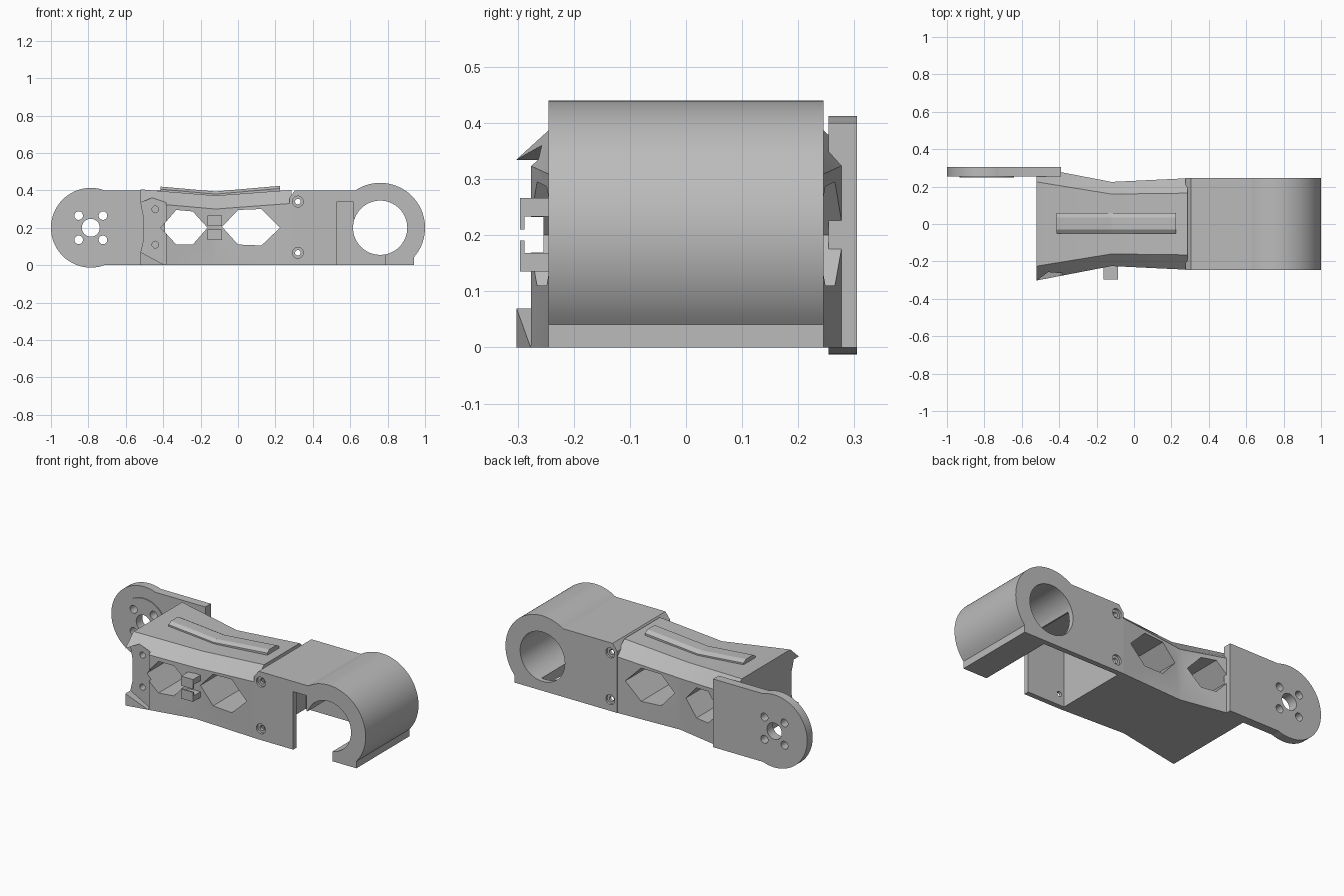
import bpy, bmesh, math

if "Cube" in bpy.data.objects:
    bpy.data.objects.remove(bpy.data.objects["Cube"])

grey = bpy.data.materials.new("light_grey")
grey.diffuse_color = (0.5, 0.5, 0.5, 1)
grey.use_nodes = True
grey.node_tree.nodes["Principled BSDF"].inputs["Base Color"].default_value = grey.diffuse_color


def loft(name, rings):
    """Solid through matching closed rings of 3D points."""
    bm = bmesh.new()
    loops = [[bm.verts.new(p) for p in ring] for ring in rings]
    n = len(loops[0])
    for a, b in zip(loops, loops[1:]):
        for i in range(n):
            j = (i + 1) % n
            bm.faces.new((a[i], a[j], b[j], b[i]))
    bm.faces.new(loops[0])
    bm.faces.new(loops[-1])
    bmesh.ops.recalc_face_normals(bm, faces=bm.faces)
    me = bpy.data.meshes.new(name)
    bm.to_mesh(me)
    bm.free()
    me.materials.append(grey)
    ob = bpy.data.objects.new(name, me)
    bpy.context.collection.objects.link(ob)
    return ob


def prism(name, xz, y0, y1):
    """Profile in the x-z plane, pushed along y."""
    return loft(name, [[(x, y, z) for x, z in xz] for y in (y0, y1)])


def arc(cx, cz, r, a0, a1, n):
    return [(cx + r * math.cos(math.radians(a0 + (a1 - a0) * i / n)),
             cz + r * math.sin(math.radians(a0 + (a1 - a0) * i / n))) for i in range(n + 1)]


def disc(name, cx, cz, r, y0, y1, n=32):
    return prism(name, arc(cx, cz, r, 0, 360, n)[:-1], y0, y1)


def rect(x0, x1, z0, z1):
    return [(x0, z0), (x1, z0), (x1, z1), (x0, z1)]


def boolean(ob, other, op='DIFFERENCE'):
    other.hide_render = True
    mod = ob.modifiers.new("bool", 'BOOLEAN')
    mod.operation, mod.solver, mod.object = op, 'EXACT', other
    bpy.ops.object.select_all(action='DESELECT')
    bpy.context.view_layer.objects.active = ob
    ob.select_set(True)
    bpy.ops.object.modifier_apply(modifier=mod.name)
    bpy.data.objects.remove(other)


def smooth(ob):
    bpy.ops.object.select_all(action='DESELECT')
    bpy.context.view_layer.objects.active = ob
    ob.select_set(True)
    bpy.ops.object.shade_smooth_by_angle(angle=math.radians(25))


# Waisted middle body: x, outer half width, top half width, shoulder z, top z
sections = [(-0.52, 0.302, 0.225, 0.335, 0.405),
            (-0.12, 0.225, 0.16, 0.30, 0.372),
            (0.285, 0.2445, 0.165, 0.33, 0.402)]
body = loft("link_body", [[(x, -yo, 0), (x, yo, 0), (x, yo, zc), (x, yi, zt),
                           (x, -yi, zt), (x, -yo, zc)] for x, yo, yi, zc, zt in sections])

# Recess for the motor plate at the back and the screw flange at the front
boolean(body, prism("cut", rect(-0.6, -0.39, -0.1, 0.5), 0.254, 0.4))
boolean(body, prism("cut", [(-0.53, 0.075), (-0.39, 0), (-0.385, 0.01), (-0.385, 0.335),
                            (-0.46, 0.36), (-0.53, 0.33)], -0.4, -0.254))
# Scooped end face
boolean(body, prism("cut", [(-0.56, 0.33), (-0.52, 0.325), (-0.507, 0.26),
                            (-0.507, 0.13), (-0.52, 0.075), (-0.56, 0.07)], -0.4, 0.4))
# Hexagonal tunnels
for hexagon in ([(-0.413, 0.2), (-0.33, 0.295), (-0.242, 0.287), (-0.163, 0.2),
                 (-0.242, 0.11), (-0.33, 0.11)],
                [(-0.085, 0.205), (0, 0.295), (0.125, 0.30), (0.225, 0.2),
                 (0.125, 0.105), (0, 0.11)]):
    boolean(body, prism("cut", hexagon, -0.4, 0.4))
# Flange screw holes
for z in (0.11, 0.298):
    boolean(body, disc("cut", -0.442, z, 0.018, -0.4, -0.2, 20))

# Joint housing: box running into a barrel
a_top = math.degrees(math.atan2(0.2, -0.1327))
a_low = math.degrees(math.atan2(-0.1587, 0.18))
housing = prism("joint_housing", [(0.275, 0), (0.94, 0)] + arc(0.76, 0.2, 0.24, a_low, a_top, 48)
                + [(0.305, 0.40), (0.275, 0.36)], -0.245, 0.245)
boolean(housing, prism("cut", rect(0.29, 0.54, -0.1, 0.34), -0.215, 0.215))
boolean(housing, prism("cut", [(0.53, -0.1), (0.785, -0.1), (0.785, 0.2), (0.65, 0.25),
                               (0.615, 0.25), (0.615, 0.34), (0.53, 0.34)], -0.3, 0.215))
boolean(housing, disc("cut", 0.76, 0.2, 0.145, -0.3, 0.3, 64))
# Counterbored screw holes in both side walls
for z in (0.34, 0.066):
    boolean(housing, disc("cut", 0.32, z, 0.015, -0.4, 0.4, 20))
    for s in (-1, 1):
        boolean(housing, disc("cut", 0.32, z, 0.029, s * 0.232, s * 0.3, 24))
boolean(body, housing, 'UNION')
smooth(body)

# Motor plate with bolt pattern and shallow boss
cx, cz = -0.787, 0.2
a = math.degrees(math.atan2(0.2, 0.0733))
plate = prism("motor_plate", arc(cx, cz, 0.213, a, 360 - a, 48) + [(-0.39, 0), (-0.39, 0.40)],
              0.254, 0.305)
boolean(plate, disc("boss", cx, cz, 0.145, 0.249, 0.27, 48), 'UNION')
boolean(plate, disc("cut", cx, cz, 0.048, 0.2, 0.4))
for sx in (-1, 1):
    for sz in (-1, 1):
        boolean(plate, disc("cut", cx + sx * 0.065, cz + sz * 0.065, 0.023, 0.2, 0.4, 24))
smooth(plate)

# Raised rail that follows the dip of the top
loft("top_rail", [[(x, -0.05, z - 0.03), (x, 0.06, z - 0.03), (x, 0.06, z - 0.014),
                   (x, 0.035, z), (x, -0.03, z), (x, -0.05, z - 0.014)]
                  for x, z in ((-0.415, 0.42), (-0.12, 0.394), (0.225, 0.424))])

# Cable clip: two facing hooks on the front
for name, z0, s in (("upper_clip", 0.266, -1), ("lower_clip", 0.135, 1)):
    profile = [(-0.215, z0), (-0.296, z0), (-0.296, z0 + s * 0.056),
               (-0.288, z0 + s * 0.056), (-0.288, z0 + s * 0.033), (-0.215, z0 + s * 0.033)]
    loft(name, [[(x, y, z) for y, z in profile] for x in (-0.162, -0.085)])
